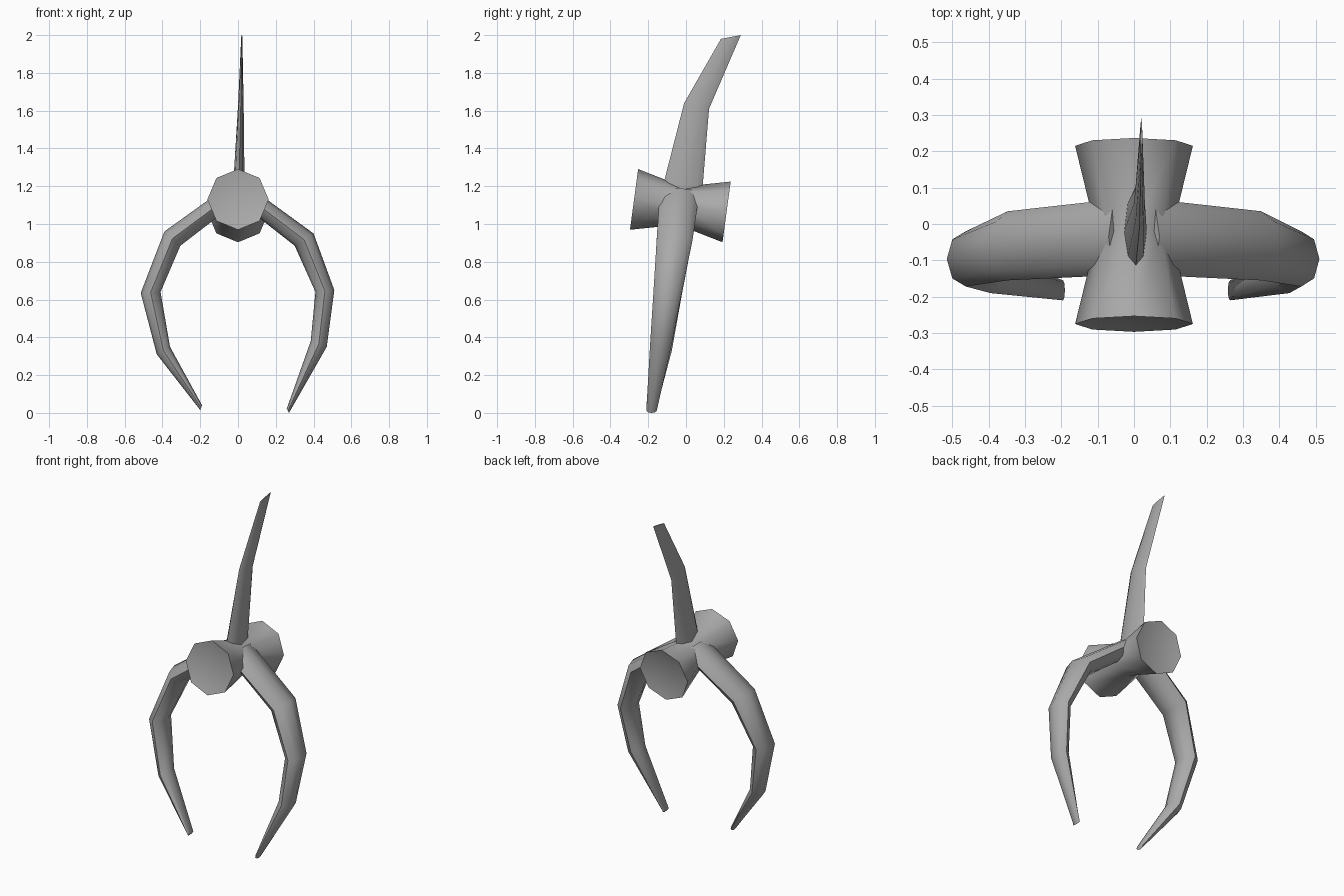
import bpy, bmesh, math
from mathutils import Vector

cube = bpy.data.objects.get("Cube")
if cube:
    bpy.data.objects.remove(cube)

SIDES = 8

metal = bpy.data.materials.new("plain_grey")
metal.use_nodes = True
GREY = (0.4, 0.4, 0.4, 1)
metal.diffuse_color = GREY
metal.node_tree.nodes["Principled BSDF"].inputs["Base Color"].default_value = GREY


def loft(name, rings, angle):
    """Skin a list of (centre, half axis, half axis) ellipses and cap both ends."""
    bm = bmesh.new()
    loops = []
    for c, u, v in rings:
        turns = [2 * math.pi * k / SIDES for k in range(SIDES)]
        loops.append([bm.verts.new(c + u * math.cos(t) + v * math.sin(t)) for t in turns])
    for a, b in zip(loops, loops[1:]):
        for k in range(SIDES):
            n = (k + 1) % SIDES
            bm.faces.new((a[k], a[n], b[n], b[k]))
    bm.faces.new(loops[0])
    bm.faces.new(loops[-1])
    bmesh.ops.recalc_face_normals(bm, faces=bm.faces)
    mesh = bpy.data.meshes.new(name)
    bm.to_mesh(mesh)
    bm.free()
    mesh.materials.append(metal)
    ob = bpy.data.objects.new(name, mesh)
    bpy.context.collection.objects.link(ob)
    bpy.ops.object.select_all(action="DESELECT")
    ob.select_set(True)
    bpy.context.view_layer.objects.active = ob
    bpy.ops.object.shade_smooth_by_angle(angle=math.radians(angle))
    return ob


# Hub: waisted octagonal spool on a slightly tilted axis, with dished ends
front, back = Vector((0, -0.275, 1.13)), Vector((0, 0.215, 1.064))
axis = (back - front).normalized()
up = Vector((1, 0, 0)).cross(axis)
hub = []
for t, r in ((0.03, 0.1), (0, 0.162), (0.5, 0.102), (1, 0.162), (0.97, 0.1)):
    hub.append((front.lerp(back, t), up * r, Vector((r, 0, 0))))
loft("hub", hub, 50)

# Lower arms: outer edge (x, z), inner edge (x, z) at each joint
depth = ((-0.14, 0.07), (-0.155, 0.035), (-0.172, -0.02), (-0.19, -0.075), (-0.21, -0.155))
left_edges = (
    ((0.07, 1.19), (0.0, 1.12)),
    ((0.4, 0.95), (0.3, 0.885)),
    ((0.51, 0.65), (0.41, 0.64)),
    ((0.47, 0.35), (0.385, 0.38)),
    ((0.27, 0.0), (0.258, 0.022)),
)
right_edges = (
    ((-0.07, 1.19), (0.0, 1.12)),
    ((-0.39, 0.96), (-0.305, 0.885)),
    ((-0.515, 0.635), (-0.41, 0.64)),
    ((-0.43, 0.31), (-0.36, 0.35)),
    ((-0.2, 0.015), (-0.19, 0.04)),
)
for name, edges in (("left_arm", left_edges), ("right_arm", right_edges)):
    rings = []
    for (o, i), (y0, y1) in zip(edges, depth):
        outer = Vector((o[0], (y0 + y1) / 2, o[1]))
        inner = Vector((i[0], (y0 + y1) / 2, i[1]))
        rings.append(((outer + inner) / 2, (outer - inner) / 2, Vector((0, (y1 - y0) / 2, 0))))
    loft(name, rings, 60)

# Upper blade: front edge (y, z), back edge (y, z), centre x, half thickness
blade = []
for f, b, x, h in (
    ((-0.148, 1.1), (0.08, 1.1), 0.002, 0.034),
    ((-0.01, 1.64), (0.122, 1.61), 0.015, 0.015),
    ((0.185, 1.98), (0.29, 2.0), 0.02, 0.003),
):
    p, q = Vector((x, *f)), Vector((x, *b))
    blade.append(((p + q) / 2, (p - q) / 2, Vector((h, 0, 0))))
loft("upper_blade", blade, 60)
